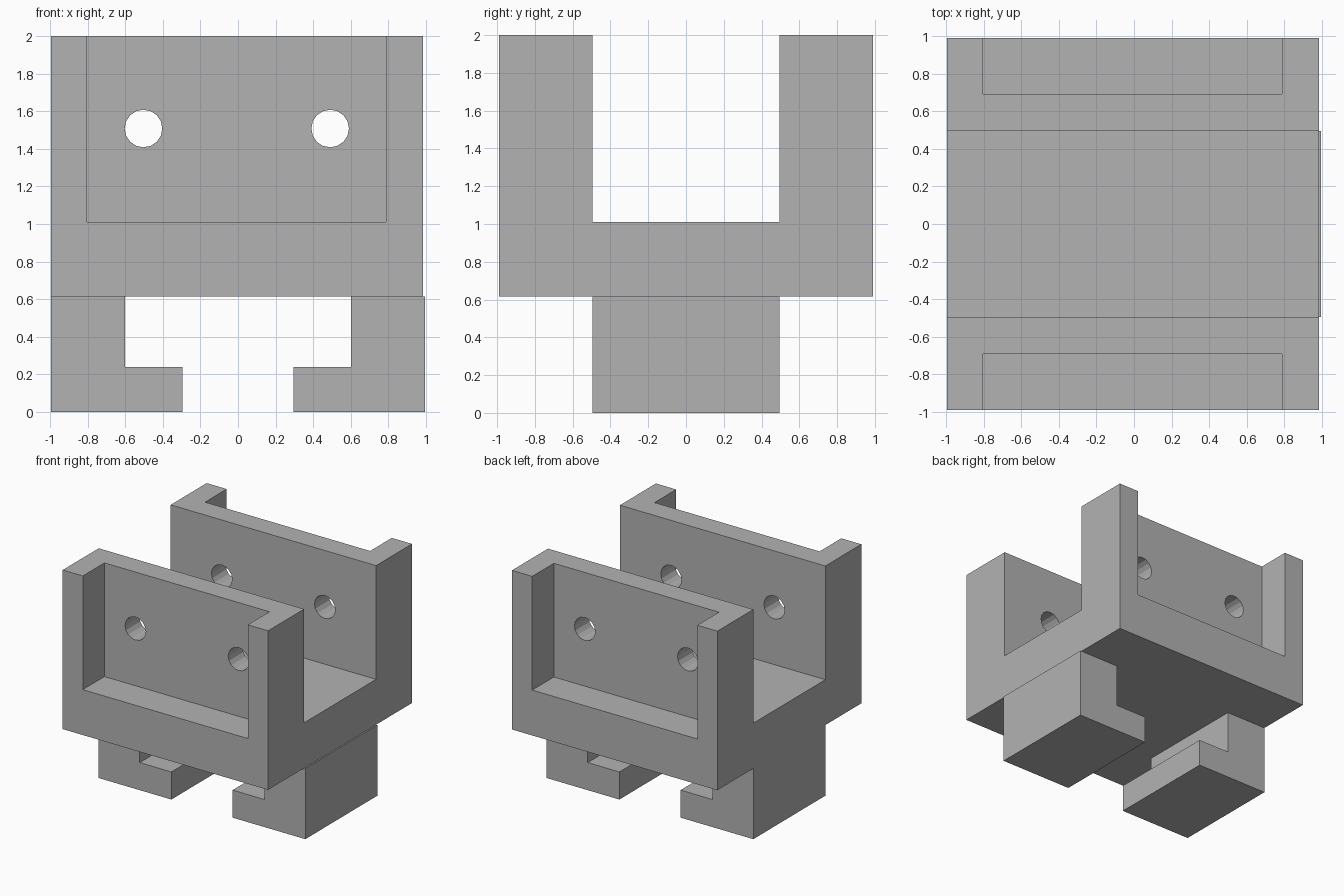
import bpy
import bmesh
import math
from mathutils import Matrix, Vector

default = bpy.data.objects.get("Cube")
if default:
    bpy.data.objects.remove(default, do_unlink=True)

# Single plain grey material
grey = bpy.data.materials.new("plain grey")
grey.use_nodes = True
colour = (0.45, 0.45, 0.45, 1)
grey.diffuse_color = colour
grey.node_tree.nodes["Principled BSDF"].inputs["Base Color"].default_value = colour


def make_object(name, bm):
    bmesh.ops.recalc_face_normals(bm, faces=bm.faces)
    mesh = bpy.data.meshes.new(name)
    bm.to_mesh(mesh)
    bm.free()
    mesh.materials.append(grey)
    obj = bpy.data.objects.new(name, mesh)
    bpy.context.collection.objects.link(obj)
    return obj


def extrude_profile(name, points, direction):
    """Closed 3D outline pushed along a direction."""
    bm = bmesh.new()
    face = bm.faces.new([bm.verts.new(p) for p in points])
    result = bmesh.ops.extrude_face_region(bm, geom=[face], use_keep_orig=True)
    verts = [g for g in result["geom"] if isinstance(g, bmesh.types.BMVert)]
    bmesh.ops.translate(bm, verts=verts, vec=Vector(direction))
    return make_object(name, bm)


def box(name, low, high):
    low, high = Vector(low), Vector(high)
    bm = bmesh.new()
    bmesh.ops.create_cube(bm, size=1)
    bmesh.ops.scale(bm, vec=high - low, verts=bm.verts)
    bmesh.ops.translate(bm, vec=(low + high) / 2, verts=bm.verts)
    return make_object(name, bm)


def rod(name, x, z, radius, length):
    bm = bmesh.new()
    turn = Matrix.Translation((x, 0, z)) @ Matrix.Rotation(math.pi / 2, 4, "X")
    bmesh.ops.create_cone(bm, cap_ends=True, segments=16, radius1=radius,
                          radius2=radius, depth=length, matrix=turn)
    return make_object(name, bm)


def cut(target, cutter):
    bpy.context.view_layer.objects.active = target
    mod = target.modifiers.new("cut", "BOOLEAN")
    mod.operation = "DIFFERENCE"
    mod.solver = "EXACT"
    mod.object = cutter
    bpy.ops.object.modifier_apply(modifier=mod.name)
    bpy.data.objects.remove(cutter, do_unlink=True)


# U-shaped cradle, extruded across the width
left, right = -0.995, 0.983
depth, gap = 0.99, 0.495
base, floor, top = 0.615, 1.01, 2.0
u_shape = [(-depth, base), (depth, base), (depth, top), (gap, top),
           (gap, floor), (-gap, floor), (-gap, top), (-depth, top)]
cradle = extrude_profile("cradle", [(left, y, z) for y, z in u_shape],
                         (right - left, 0, 0))

# Recess open at the top on the outer face of each wall
for side in (-1, 1):
    ys = sorted((side * 0.692, side * 1.2))
    cut(cradle, box("recess_cutter", (-0.802, ys[0], floor), (0.788, ys[1], 2.2)))

# Two bolt holes through both walls
for x in (-0.503, 0.49):
    cut(cradle, rod("hole_cutter", x, 1.508, 0.1, 3))

# Pair of L-shaped feet facing each other
l_shape = [(0.995, 0), (0.295, 0), (0.295, 0.24), (0.6, 0.24),
           (0.6, base), (0.995, base)]
for name, side in (("left_foot", 1), ("right_foot", -1)):
    extrude_profile(name, [(side * x, -gap, z) for x, z in l_shape],
                    (0, 2 * gap, 0))
